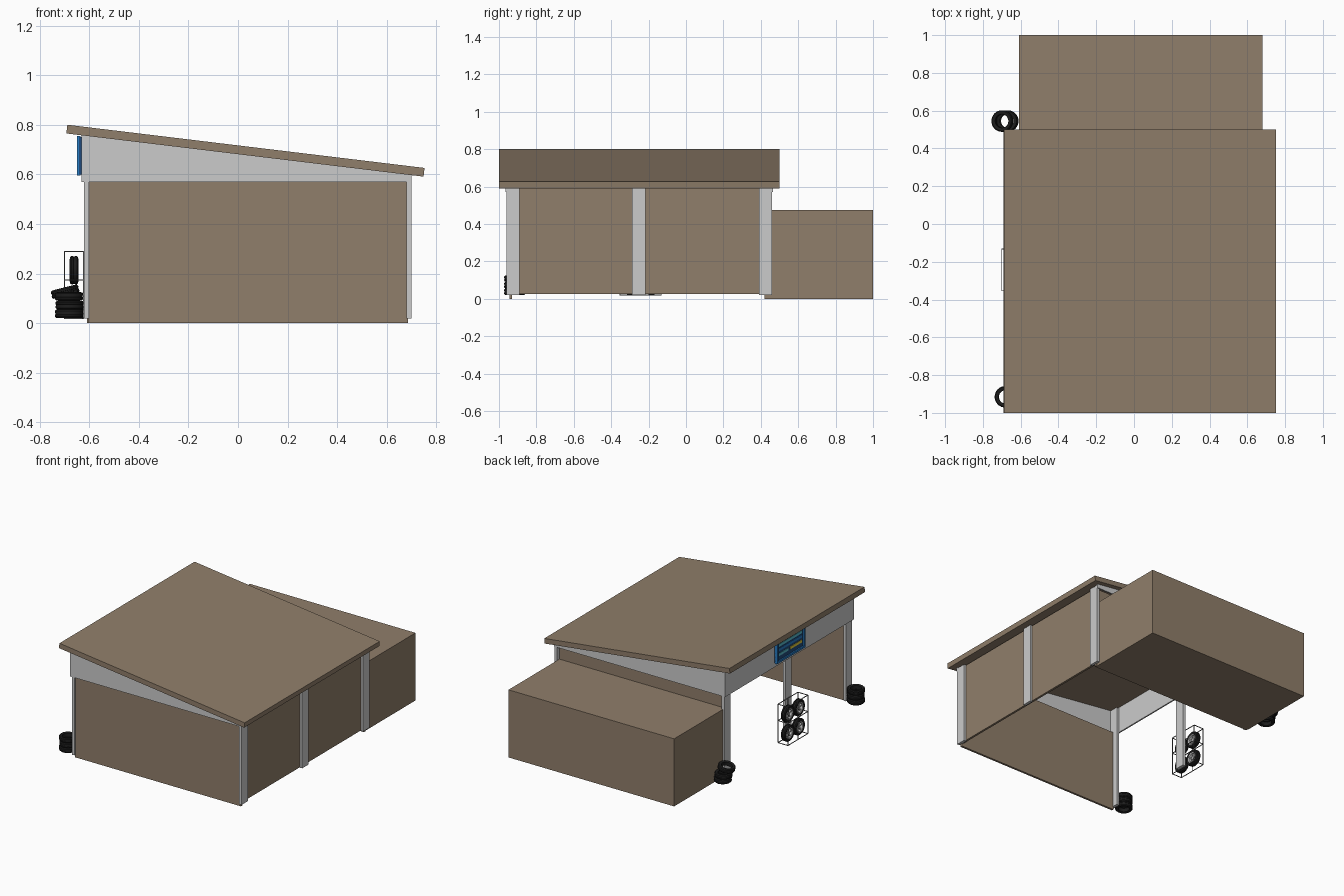
import bpy, math
from mathutils import Matrix, Vector

if "Cube" in bpy.data.objects:
    bpy.data.objects.remove(bpy.data.objects["Cube"])


def material(name, rgb):
    m = bpy.data.materials.new(name)
    m.diffuse_color = (*rgb, 1)
    m.use_nodes = True
    m.node_tree.nodes["Principled BSDF"].inputs["Base Color"].default_value = m.diffuse_color
    return m


BROWN = material("brown_panel", (0.28, 0.21, 0.145))
BLACK = material("rubber", (0.012, 0.012, 0.012))
BLUE = material("blue", (0.02, 0.2, 0.55))
NAVY = material("navy", (0.015, 0.07, 0.2))
TEAL = material("teal", (0.1, 0.5, 0.6))
YELLOW = material("yellow", (0.75, 0.6, 0.05))
WIRE = material("dark_wire", (0.15, 0.15, 0.15))


def mesh(name, verts, faces, mat=None):
    me = bpy.data.meshes.new(name)
    me.from_pydata(verts, [], faces)
    me.update()
    ob = bpy.data.objects.new(name, me)
    bpy.context.collection.objects.link(ob)
    if mat:
        me.materials.append(mat)
    return ob


def prism(name, profile, y0, y1, mat=None):
    """Extrude an xz profile (counter-clockwise seen from the front) along y."""
    n = len(profile)
    verts = [(x, y, z) for y in (y0, y1) for x, z in profile]
    faces = [tuple(range(n)), tuple(range(2 * n - 1, n - 1, -1))]
    faces += [(i, i + n, (i + 1) % n + n, (i + 1) % n) for i in range(n)]
    return mesh(name, verts, faces, mat)


def box(name, x0, x1, y0, y1, z0, z1, mat=None):
    return prism(name, [(x0, z0), (x1, z0), (x1, z1), (x0, z1)], y0, y1, mat)


def lathe(name, profile, mat, centre, rot, steps=32):
    """Spin a closed (radius, height) profile around z, then place it."""
    n = len(profile)
    verts, faces = [], []
    for s in range(steps):
        a = 2 * math.pi * s / steps
        verts += [(r * math.cos(a), r * math.sin(a), h) for r, h in profile]
        t = (s + 1) % steps
        faces += [(s * n + i, t * n + i, t * n + (i + 1) % n, s * n + (i + 1) % n)
                  for i in range(n)]
    ob = mesh(name, verts, faces, mat)
    ob.data.transform(Matrix.Translation(centre) @ rot)
    bpy.ops.object.select_all(action='DESELECT')
    ob.select_set(True)
    bpy.context.view_layer.objects.active = ob
    bpy.ops.object.shade_smooth_by_angle(angle=math.radians(40))
    return ob


TYRE = [(0.036, -0.013), (0.043, -0.0175), (0.052, -0.0165), (0.057, -0.011),
        (0.057, -0.004), (0.055, -0.003), (0.055, 0.003), (0.057, 0.004),
        (0.057, 0.011), (0.052, 0.0165), (0.043, 0.0175), (0.036, 0.013)]
RIM = [(0.031, -0.012), (0.037, -0.014), (0.037, 0.014), (0.031, 0.012)]
HUB = [(0.0005, -0.007), (0.010, -0.007), (0.010, 0.009), (0.0005, 0.009)]


def tyre(name, centre, rot=Matrix()):
    lathe(name, TYRE, BLACK, Vector(centre), rot)


# Sloping roof slab
prism("roof", [(-0.692, 0.765), (0.748, 0.591), (0.752, 0.626), (-0.688, 0.80)],
      -1.0, 0.5, BROWN)

# Wall panels and the rear annex
box("front_wall", -0.605, 0.685, -0.945, -0.93, 0, 0.58, BROWN)
box("back_wall", -0.605, 0.685, 0.42, 0.435, 0, 0.58, BROWN)
box("right_wall", 0.67, 0.685, -0.945, 0.435, 0.025, 0.59, BROWN)
box("rear_annex", -0.608, 0.68, 0.434, 1.0, 0, 0.475, BROWN)

# Posts on both long sides
for i, y in enumerate((-0.925, -0.2525, 0.425)):
    box(f"left_post_{i}", -0.62, -0.60, y - 0.035, y + 0.035, 0.02, 0.75)
    box(f"right_post_{i}", 0.68, 0.70, y - 0.035, y + 0.035, 0.02, 0.592)

# Fascia: wedges at front and back, beam on the open side
wedge = [(-0.63, 0.57), (0.70, 0.57), (0.70, 0.598), (-0.63, 0.759)]
prism("front_fascia", wedge, -0.966, -0.956)
prism("back_fascia", wedge, 0.456, 0.466)
box("left_fascia", -0.63, -0.62, -0.96, 0.46, 0.57, 0.757)

# Sign board: frame, panel and plain colour bands
sy0, sy1 = -0.40, -0.085
box("sign_panel", -0.641, -0.63, sy0, sy1, 0.60, 0.75, NAVY)
for z in (0.596, 0.741):
    box("sign_frame_rail", -0.65, -0.634, sy0, sy1, z, z + 0.014, BLUE)
for y in (sy0, sy1 - 0.014):
    box("sign_frame_side", -0.65, -0.634, y, y + 0.014, 0.61, 0.741, BLUE)
for i, (a, b, z, mat) in enumerate([(-0.37, -0.115, 0.705, TEAL), (-0.37, -0.115, 0.675, BLUE),
                                    (-0.37, -0.24, 0.640, YELLOW), (-0.22, -0.115, 0.640, TEAL)]):
    box(f"sign_band_{i}", -0.644, -0.64, a, b, z, z + 0.018, mat)

# Wire rack
w = 0.002
rx, ry, rz = (-0.70, -0.623), (-0.353, -0.132), (0.02, 0.175, 0.29)
for x in rx:
    for y in (*ry, sum(ry) / 2):
        box("rack_upright", x - w, x + w, y - w, y + w, rz[0], rz[2], WIRE)
    for z in rz:
        box("rack_long_rail", x - w, x + w, ry[0], ry[1], z - w, z + w, WIRE)
for y in ry:
    for z in rz:
        box("rack_cross_rail", rx[0], rx[1], y - w, y + w, z - w, z + w, WIRE)

# Wheels displayed in the rack, axles along x
side = Matrix.Rotation(-math.pi / 2, 4, 'Y')
for y in (-0.301, -0.185):
    for z in (0.079, 0.214):
        c = Vector((-0.661, y, z))
        tyre("rack_tyre", c, side)
        lathe("rack_rim", RIM, None, c, side)
        lathe("rack_hub", HUB, None, c, side, 16)
        for k in range(5):
            sp = box("rack_spoke", -0.008, 0.004, -0.004, 0.004, 0.006, 0.034)
            sp.data.transform(Matrix.Translation(c) @ Matrix.Rotation(k * math.tau / 5, 4, 'X'))

# Loose tyre stacks by the corner posts
for i in range(3):
    tyre(f"front_stack_tyre_{i}", (-0.681 + 0.002 * (i % 2), -0.915, 0.038 + 0.035 * i))
for i in range(2):
    tyre(f"back_stack_tyre_{i}", (-0.668 - 0.006 * i, 0.545, 0.038 + 0.035 * i))
tyre("back_stack_top_tyre", (-0.697, 0.545, 0.127), Matrix.Rotation(math.radians(-14), 4, 'Y'))
